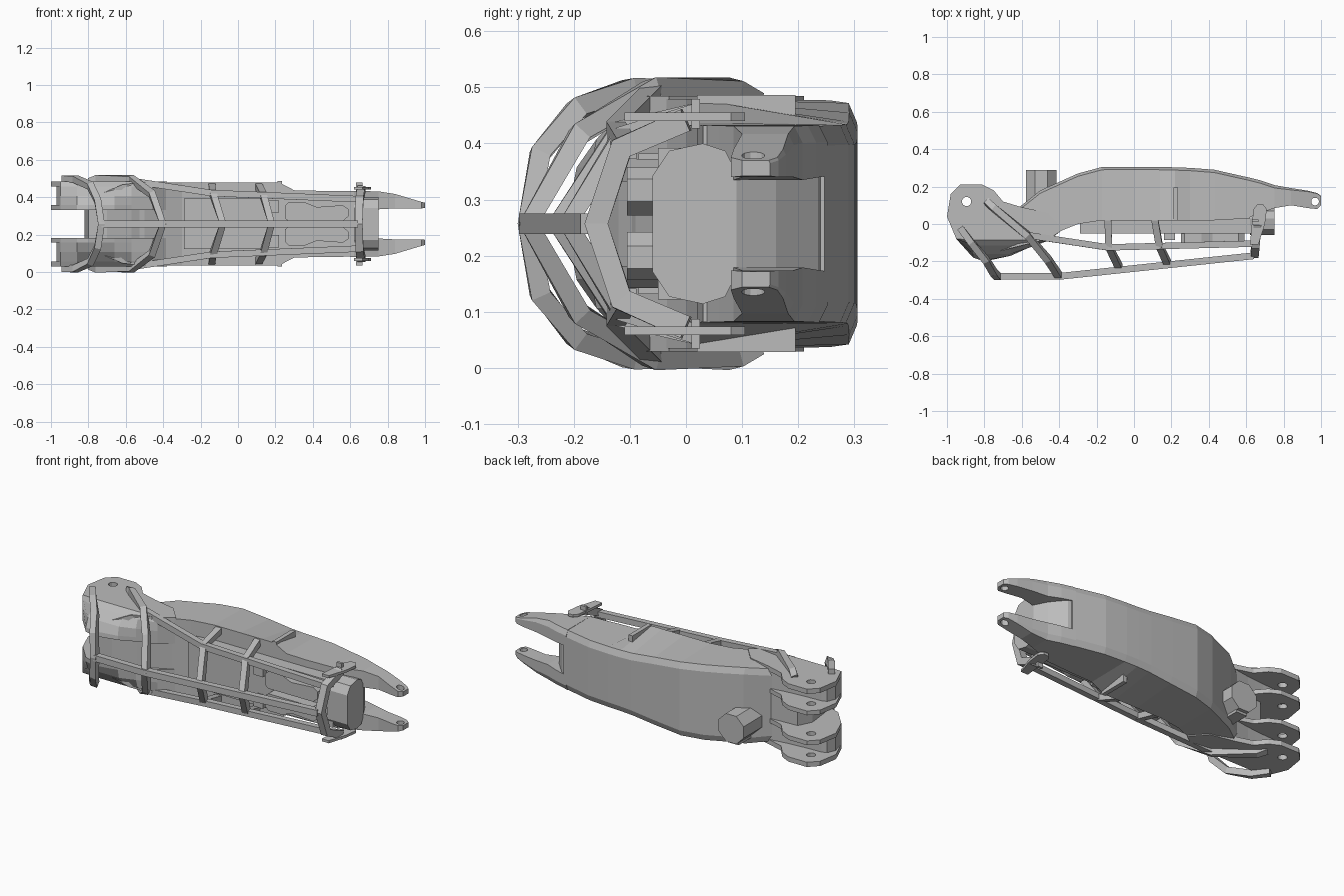
import bpy, bmesh, math
from mathutils import Vector

MID = 0.257  # height of the symmetry plane; all parts are measured from it

if "Cube" in bpy.data.objects:
    bpy.data.objects.remove(bpy.data.objects["Cube"])

grey = bpy.data.materials.new("plain grey")
grey.use_nodes = True
grey.diffuse_color = (0.5, 0.5, 0.5, 1)
grey.node_tree.nodes["Principled BSDF"].inputs["Base Color"].default_value = (0.5, 0.5, 0.5, 1)


def finish(name, bm, mirror=False):
    bmesh.ops.recalc_face_normals(bm, faces=bm.faces)
    mesh = bpy.data.meshes.new(name)
    bm.to_mesh(mesh)
    bm.free()
    mesh.materials.append(grey)
    ob = bpy.data.objects.new(name, mesh)
    ob.location.z = MID
    bpy.context.collection.objects.link(ob)
    if mirror:
        ob.modifiers.new("mirror", "MIRROR").use_axis = (False, False, True)
    return ob


def loft(name, rings, mirror=False):
    """Skin a row of matching rings and cap both ends."""
    bm = bmesh.new()
    rows = [[bm.verts.new(p) for p in ring] for ring in rings]
    n = len(rows[0])
    for a, b in zip(rows, rows[1:]):
        for i in range(n):
            j = (i + 1) % n
            bm.faces.new((a[i], a[j], b[j], b[i]))
    bm.faces.new(rows[0])
    bm.faces.new(rows[-1])
    return finish(name, bm, mirror)


def plate(name, outline, z0, z1, mirror=False):
    return loft(name, [[(x, y, z) for x, y in outline] for z in (z0, z1)], mirror)


def front_plate(name, outline, y0, y1, mirror=False):
    return loft(name, [[(x, y, z) for x, z in outline] for y in (y0, y1)], mirror)


def box(name, x0, x1, y0, y1, z0, z1, mirror=False):
    return plate(name, [(x0, y0), (x1, y0), (x1, y1), (x0, y1)], z0, z1, mirror)


def circle(cx, cy, r, n):
    return [(cx + r * math.cos(math.tau * (i + .5) / n),
             cy + r * math.sin(math.tau * (i + .5) / n)) for i in range(n)]


def bar(name, points, size, mirror=False):
    """Square bar along a path, lying flat on the ring or rail it follows."""
    pts = [Vector(p) for p in points]
    rings = []
    for i, p in enumerate(pts):
        d_in = (p - pts[max(i - 1, 0)]).normalized()
        d_out = (pts[min(i + 1, len(pts) - 1)] - p).normalized()
        t = (d_in + d_out).normalized()
        out = Vector((0, -1, 0)) if abs(t.x) > .85 else Vector((0, -t.z, t.y))
        u = (out - t * out.dot(t)).normalized()
        v = t.cross(u)
        h = size / 2
        rings.append([p + u * a * h + v * b * h for a, b in ((1, 1), (1, -1), (-1, -1), (-1, 1))])
    return loft(name, rings, mirror)


def drill(ob, outline, z0, z1):
    cutter = plate("hole_cutter", outline, z0, z1)
    cutter.hide_render = True
    cutter.hide_set(True)
    cut = ob.modifiers.new("hole", "BOOLEAN")
    cut.operation, cut.object, cut.solver = "DIFFERENCE", cutter, "EXACT"
    ob.modifiers.move(len(ob.modifiers) - 1, 0)


# Main shell: x, front y, back y, front half height, back half height
shell = [(-.78, -.16, .05, .14, .14), (-.62, -.12, .085, .21, .21), (-.50, -.09, .18, .224, .222),
         (-.40, -.04, .225, .222, .22), (-.30, .0, .27, .222, .22), (-.17, .02, .305, .222, .215),
         (.0, .02, .306, .222, .198), (.14, .02, .305, .222, .182), (.22, .02, .303, .222, .178),
         (.30, .02, .30, .18, .177), (.43, .02, .29, .177, .176), (.62, .03, .247, .175, .174)]
loft("main_shell", [[(x, f, -hf), (x, f, hf), (x, b - .015, hb), (x, b, hb - .035),
                     (x, b, .035 - hb), (x, b - .015, -hb)] for x, f, b, hf, hb in shell])

# Thin edge tabs on the flanks of the shell
box("flank_tab", .21, .235, .02, .195, .17, .229, True)

# Four hinge lugs; the front of each pair slopes back towards its outer side
lug = [(-1, .04), (-.98, .16), (-.93, .21), (-.81, .21), (-.75, .18), (-.70, .12), (-.6, .09),
       (-.46, .06), (-.38, -.03), (-.46, -.09), (-.57, -.13), (-.66, -.17), (-.8, -.2),
       (-.86, -.18), (-.95, -.08)]
pocket = [(-.97, .0), (-.95, .05), (-.92, .06), (-.81, .065), (-.75, .07), (-.70, .075)] + lug[6:]


def sloped(name, outline, levels):
    return loft(name, [[(x, max(y, front), z) for x, y in outline] for z, front in levels], True)


pin = circle(-.895, .12, .025, 12)
drill(sloped("outer_hinge_lug", lug, [(.2, -.115), (.228, -.085)]), pin, .1, .3)
drill(sloped("inner_hinge_lug", lug, [(.075, -.2), (.1, -.195)]), pin, .02, .15)
sloped("lug_web", pocket, [(.1, -.195), (.15, -.16), (.2, -.115)])

# Central hub between the lug pairs
plate("hub_core", [(-.82, .0), (-.78, .08), (-.6, .09), (-.44, .05), (-.42, -.04),
                   (-.57, -.12), (-.7, -.165), (-.8, -.17)], -.08, .08)

# Peg low on the back
front_plate("back_peg", circle(-.495, -.09, .088, 8), .1, .29)
box("back_peg_key", -.53, -.46, .15, .27, -.185, -.16)

# Fork prongs: x, front y, back y, inner z, outer z, back corner chamfer
prong = [(.60, .03, .252, .085, .176, .03), (.68, .06, .232, .082, .175, .03),
         (.75, .085, .208, .078, .174, .03), (.84, .10, .192, .083, .16, .02),
         (.93, .085, .178, .083, .133, .01), (.98, .08, .165, .083, .118, .005),
         (1, .10, .15, .085, .113, .005)]
fork = loft("fork_prong", [[(x, f, i), (x, f, o), (x, b - c / 2, o), (x, b, o - c), (x, b, i)]
                           for x, f, b, i, o, c in prong], True)
drill(fork, circle(.968, .12, .021, 12), .02, .2)

# Sloping floor of the notch between the prongs
plate("fork_notch", [(.58, .03), (.75, .03), (.75, .09), (.71, .16), (.64, .235), (.58, .25)], -.09, .09)

# Housing along the front, with its end drum and cover plates
box("front_housing", -.29, .65, -.05, .05, -.135, .135)
drum = [(-.06, -.085), (-.06, .085), (-.03, .13), (.03, .143), (.07, .13),
        (.09, .09), (.09, -.09), (.07, -.13), (.03, -.143), (-.03, -.13)]
loft("end_drum", [[(x, y, z) for y, z in drum] for x in (.62, .75)])
front_plate("front_cover", [(.25, .03), (.27, .015), (.56, .015), (.59, .04), (.59, .08), (.56, .1),
                            (.42, .09), (.36, .115), (.27, .115), (.25, .095)], -.105, -.04, True)
box("housing_clamp", .16, .22, -.085, .02, .06, .125, True)

# Protective cage: spine, side rails and hoops
bar("cage_spine", [(-.73, -.28, 0), (-.4, -.28, 0), (.64, -.17, 0)], .036)
bar("cage_rail", [(-.57, -.06, .23), (-.14, -.125, .165), (.65, -.105, .132)], .034, True)


def hoop(name, half, size):
    lower = [(x, y, -z) for x, y, z in half[:-1]]
    bar(name, lower + half[::-1], size)


hoop("lug_hoop", [(-.93, -.02, .24), (-.87, -.1, .24), (-.79, -.195, .205), (-.75, -.26, .125),
                  (-.73, -.282, 0)], .036)
hoop("second_hoop", [(-.79, .12, .222), (-.75, .085, .24), (-.57, -.06, .24), (-.46, -.19, .16),
                     (-.40, -.28, 0)], .036)
hoop("third_hoop", [(-.14, .03, .2), (-.135, -.12, .165), (-.08, -.23, 0)], .036)
hoop("fourth_hoop", [(.11, .03, .2), (.135, -.115, .155), (.18, -.21, 0)], .036)
hoop("end_hoop", [(.66, .0, .185), (.65, -.115, .135), (.645, -.16, 0)], .042)

# Rounded straps that hold the cage to the fork end
plate("end_strap", [(.62, -.11), (.665, -.11), (.70, .0), (.71, .08), (.69, .105), (.66, .105),
                    (.64, .08), (.63, .0)], .183, .198, True)
box("strap_bracket", .63, .665, .01, .025, .17, .222, True)
